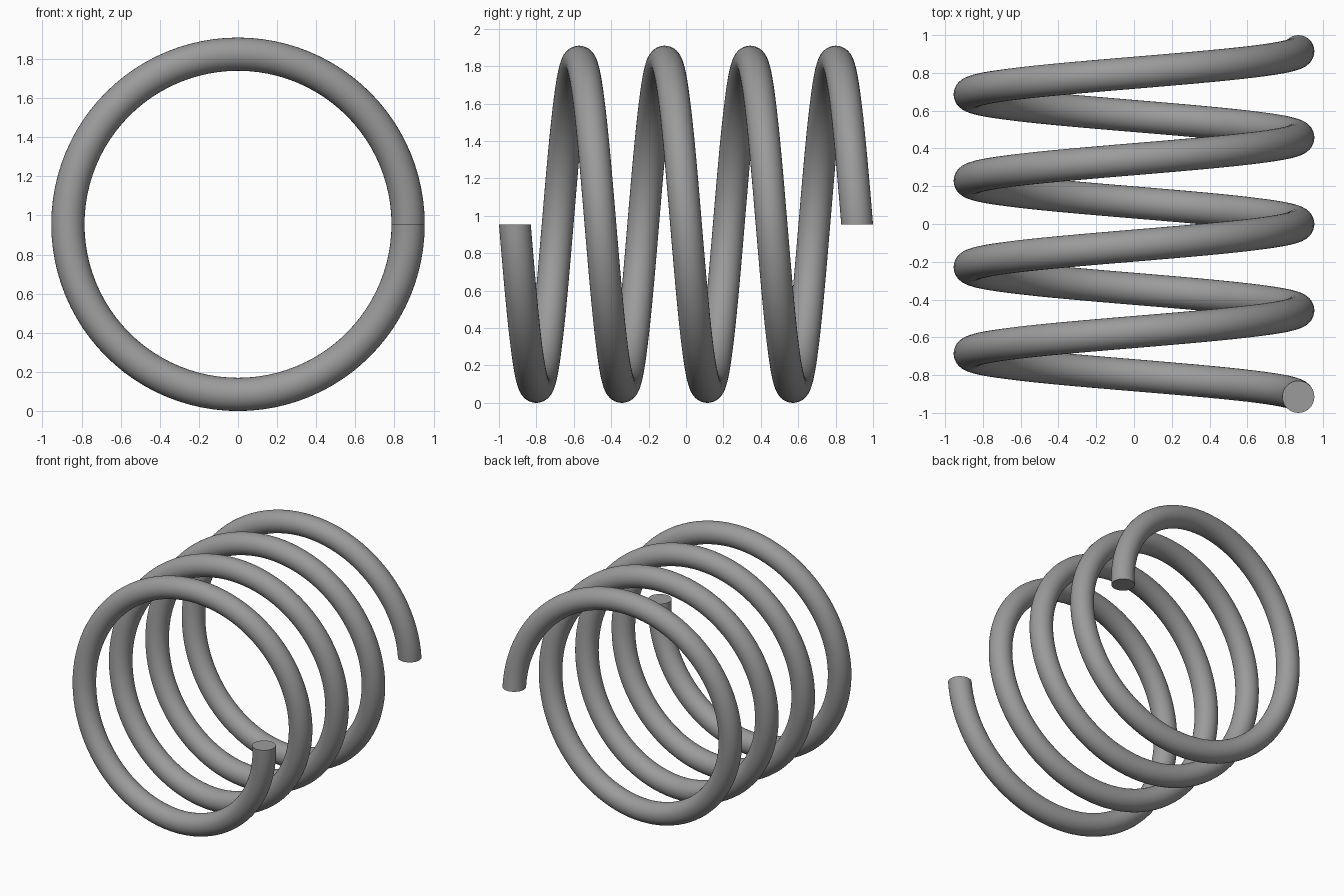
import bpy, bmesh
from math import sin, cos, pi

if "Cube" in bpy.data.objects:
    bpy.data.objects.remove(bpy.data.objects["Cube"])

COIL_R, WIRE_R = 0.87, 0.085     # coil centreline radius, wire radius
TURNS, STEPS, SIDES = 4, 96, 32  # turns, rings per turn, wire sides
Y_END = 1.0 - WIRE_R             # centreline end along y
Z_MID = COIL_R + WIRE_R

steel = bpy.data.materials.new("steel grey")
steel.diffuse_color = (0.33, 0.33, 0.33, 1)
steel.use_nodes = True
steel.node_tree.nodes["Principled BSDF"].inputs["Base Color"].default_value = steel.diffuse_color

bm = bmesh.new()


def wire_ring(i):
    """Circle of wire section in the plane through the coil axis."""
    a = 2 * pi * i / STEPS
    y0 = -Y_END + 2 * Y_END * i / (TURNS * STEPS)
    ring = []
    for k in range(SIDES):
        b = 2 * pi * k / SIDES
        r = COIL_R + WIRE_R * cos(b)
        ring.append(bm.verts.new((r * cos(a), y0 + WIRE_R * sin(b), Z_MID - r * sin(a))))
    return ring


# Wire skin swept along the helix
rings = [wire_ring(i) for i in range(TURNS * STEPS + 1)]
for p, q in zip(rings, rings[1:]):
    for k in range(SIDES):
        n = (k + 1) % SIDES
        bm.faces.new((p[k], p[n], q[n], q[k])).smooth = True

# Flat cut ends with crisp rims
for ring in (rings[0], rings[-1]):
    cap = bm.faces.new(ring)
    for e in cap.edges:
        e.smooth = False
bmesh.ops.recalc_face_normals(bm, faces=bm.faces)

mesh = bpy.data.meshes.new("coil_spring")
bm.to_mesh(mesh)
bm.free()
mesh.materials.append(steel)
spring = bpy.data.objects.new("coil_spring", mesh)
bpy.context.collection.objects.link(spring)
